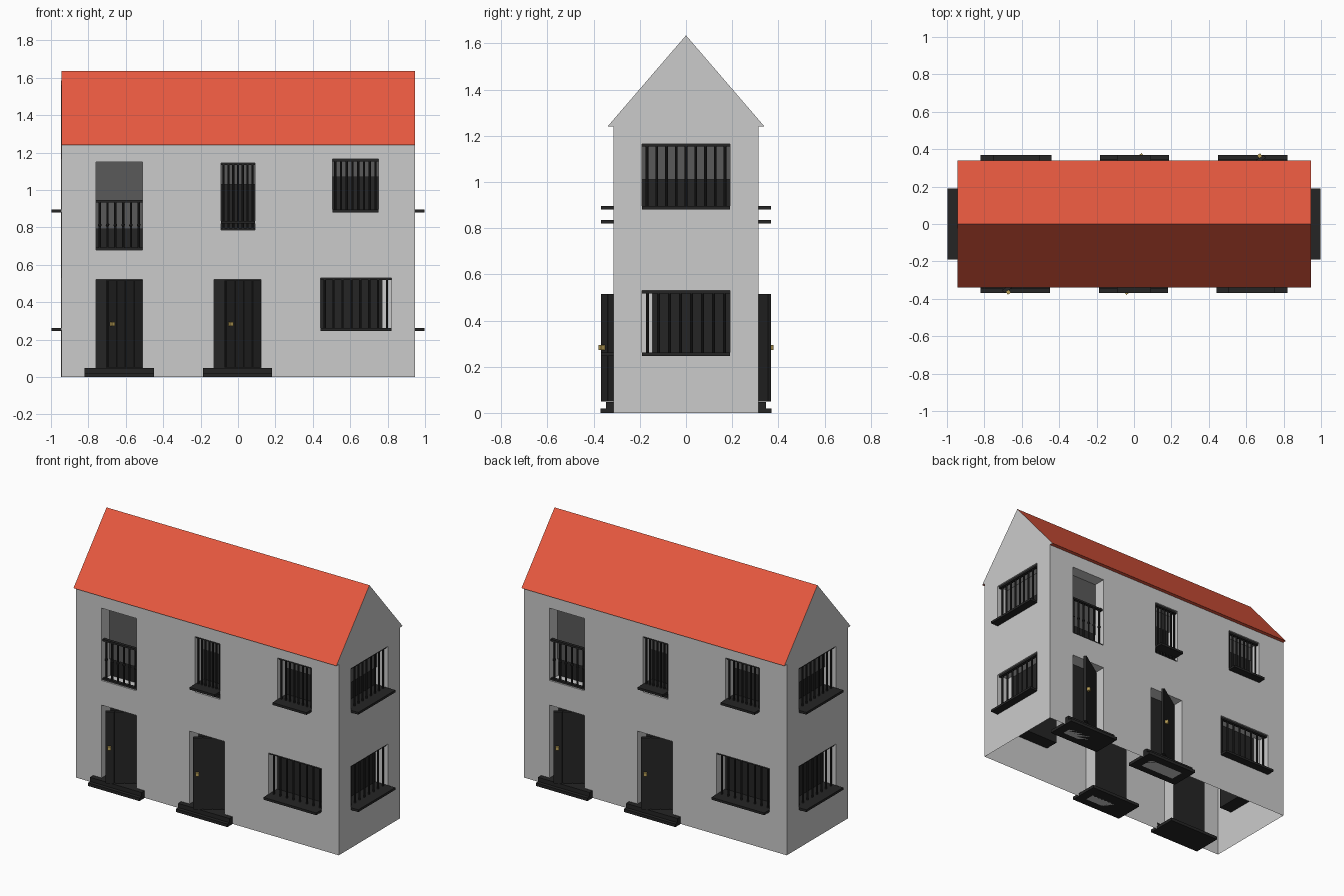
import bpy, bmesh, math
from mathutils import Matrix, Vector

if "Cube" in bpy.data.objects:
    bpy.data.objects.remove(bpy.data.objects["Cube"])

HX, HY, EAVE, RIDGE = 0.945, 0.315, 1.24, 1.635
DEPTH = 0.09


def material(name, rgb):
    m = bpy.data.materials.new(name)
    m.diffuse_color = (*rgb, 1)
    m.use_nodes = True
    m.node_tree.nodes["Principled BSDF"].inputs["Base Color"].default_value = m.diffuse_color
    return m


BLACK = material("dark_iron", (0.018, 0.018, 0.018))
BLIND = material("blind_grey", (0.1, 0.1, 0.1))
WHITE = material("curtain_white", (1, 1, 1))
RED = material("roof_red", (0.8, 0.1, 0.05))
BRASS = material("brass", (0.5, 0.36, 0.1))


def finish(name, bm, mat=None, frame=Matrix()):
    me = bpy.data.meshes.new(name)
    bm.to_mesh(me)
    bm.free()
    ob = bpy.data.objects.new(name, me)
    bpy.context.collection.objects.link(ob)
    ob.matrix_world = frame
    if mat:
        me.materials.append(mat)
    return ob


def quad(bm, *pts):
    bm.faces.new([bm.verts.new(p) for p in pts])


def add_box(bm, u0, u1, d0, d1, z0, z1, extra=Matrix()):
    m = Matrix.Translation(((u0 + u1) / 2, (d0 + d1) / 2, (z0 + z1) / 2))
    bmesh.ops.create_cube(bm, size=1, matrix=extra @ m @ Matrix.Diagonal((u1 - u0, d1 - d0, z1 - z0, 1)))


def box(name, frame, mat, *dims):
    bm = bmesh.new()
    add_box(bm, *dims)
    return finish(name, bm, mat, frame)


# wall sheet with recessed openings; local y = 0 is the outer face, +y goes inwards
def wall(name, frame, half, openings):
    bm = bmesh.new()
    us = sorted({-half, half, *[o[0] for o in openings], *[o[1] for o in openings]})
    zs = sorted({0, EAVE, *[o[2] for o in openings], *[o[3] for o in openings]})
    for a, b in zip(us, us[1:]):
        for c, e in zip(zs, zs[1:]):
            u, z = (a + b) / 2, (c + e) / 2
            if not any(o[0] < u < o[1] and o[2] < z < o[3] for o in openings):
                quad(bm, (a, 0, c), (b, 0, c), (b, 0, e), (a, 0, e))
    for a, b, c, e in openings:  # reveals
        D = DEPTH
        quad(bm, (a, 0, c), (a, 0, e), (a, D, e), (a, D, c))
        quad(bm, (b, 0, e), (b, 0, c), (b, D, c), (b, D, e))
        quad(bm, (a, 0, e), (b, 0, e), (b, D, e), (a, D, e))
        quad(bm, (b, 0, c), (a, 0, c), (a, D, c), (b, D, c))
    bmesh.ops.remove_doubles(bm, verts=bm.verts, dist=1e-5)
    finish(name, bm, None, frame)


# vertical bars with top and bottom rails, optional beads
def grille(name, frame, u0, u1, z0, z1, n, beads=False):
    bm = bmesh.new()
    for i in range(n):
        u = u0 + (u1 - u0) * (i + 0.5) / n
        bmesh.ops.create_cone(bm, cap_ends=True, segments=8, radius1=0.006, radius2=0.006, depth=z1 - z0,
                              matrix=Matrix.Translation((u, 0.02, (z0 + z1) / 2)))
        if beads:
            bmesh.ops.create_icosphere(bm, subdivisions=1, radius=0.011,
                                       matrix=Matrix.Translation((u, 0.02, z0 + (z1 - z0) * 0.5)))
    for z in (z0 + 0.005, z1 - 0.007):
        add_box(bm, u0, u1, 0.01, 0.03, z - 0.005, z + 0.007)
    finish(name, bm, BLACK, frame)


def pane(name, frame, mat, d, u0, u1, z0, z1):
    bm = bmesh.new()
    quad(bm, (u0, d, z0), (u1, d, z0), (u1, d, z1), (u0, d, z1))
    finish(name, bm, mat, frame)


# glass, blind, bars and sill of one window
def window(tag, frame, o, bars, blind=None, curtain=None, sill=None, rail=None):
    u0, u1, z0, z1 = o
    pane(tag + "_glass", frame, BLACK, DEPTH, *o)
    if blind:
        pane(tag + "_blind", frame, BLIND, DEPTH - 0.01, u0, u1, blind, z1)
    if curtain:
        pane(tag + "_curtain", frame, WHITE, DEPTH - 0.01, *curtain, z0, z1)
    if sill:
        box(tag + "_sill", frame, BLACK, u0, u1, -0.053, DEPTH, sill, sill + 0.015)
    grille(tag + "_bars", frame, u0, u1, z0, rail or z1, bars, rail is not None)


# steps, dark doorway and an ajar plank leaf with a knob
def door(tag, frame, c):
    pane(tag + "_doorway", frame, BLACK, DEPTH, c - 0.125, c + 0.125, 0, 0.52)
    box(tag + "_lower_step", frame, BLACK, c - 0.185, c + 0.185, -0.055, 0.14, 0, 0.02)
    box(tag + "_upper_step", frame, BLACK, c - 0.185, c + 0.185, -0.032, 0, 0.02, 0.047)
    box(tag + "_threshold", frame, BLACK, c - 0.125, c + 0.125, 0, DEPTH, 0.02, 0.047)
    hinge = Matrix.Translation((c + 0.12, 0.08, 0)) @ Matrix.Rotation(math.radians(34), 4, 'Z')
    bm = bmesh.new()
    add_box(bm, -0.225, 0, -0.005, 0.008, 0.05, 0.515, hinge)
    for i in range(4):
        u = -0.225 + i * 0.05625
        add_box(bm, u + 0.003, u + 0.053, -0.011, -0.004, 0.05, 0.515, hinge)
    finish(tag + "_leaf", bm, BLACK, frame)
    bm = bmesh.new()
    add_box(bm, -0.212, -0.192, -0.03, -0.008, 0.272, 0.294, hinge)
    finish(tag + "_knob", bm, BRASS, frame)


# long and short walls, each built twice by half-turn symmetry
for turn, long_tag, short_tag in ((0, "front", "right"), (math.pi, "back", "left")):
    R = Matrix.Rotation(turn, 4, 'Z')
    F = R @ Matrix.Translation((0, -HY, 0))
    S = R @ Matrix.Rotation(math.pi / 2, 4, 'Z') @ Matrix.Translation((0, -HX, 0))

    doors = (-0.635, -0.0025)
    balcony, narrow = (-0.76, -0.51, 0.68, 1.15), (-0.09, 0.09, 0.785, 1.145)
    square, wide = (0.505, 0.75, 0.88, 1.165), (0.44, 0.82, 0.25, 0.53)
    wall(long_tag + "_wall", F, HX,
         [(c - 0.125, c + 0.125, 0, 0.52) for c in doors] + [balcony, narrow, square, wide])
    for i, c in enumerate(doors):
        door(f"{long_tag}_door_{i}", F, c)
    window(long_tag + "_balcony", F, balcony, 6, blind=0.79, rail=0.945)
    window(long_tag + "_narrow_window", F, narrow, 7, blind=1.03, sill=0.82)
    window(long_tag + "_square_window", F, square, 8, blind=1.07, sill=0.88)
    window(long_tag + "_wide_window", F, wide, 8, curtain=(0.77, 0.82), sill=0.247)

    upper, lower = (-0.19, 0.19, 0.88, 1.165), (-0.19, 0.19, 0.25, 0.53)
    wall(short_tag + "_wall", S, HY, [upper, lower])
    window(short_tag + "_upper_window", S, upper, 9, blind=1.01, sill=0.88)
    window(short_tag + "_lower_window", S, lower, 8, curtain=(-0.19, -0.145), sill=0.247)

    # gable triangle
    bm = bmesh.new()
    bm.faces.new([bm.verts.new(p) for p in ((-0.34, 0, EAVE), (0.34, 0, EAVE), (0, 0, RIDGE))])
    finish(short_tag + "_gable", bm, None, S)

    # roof slope and its soffit strip
    bm = bmesh.new()
    quad(bm, (-HX, -0.34, EAVE), (HX, -0.34, EAVE), (HX, 0, RIDGE), (-HX, 0, RIDGE))
    quad(bm, (-HX, -HY, EAVE), (HX, -HY, EAVE), (HX, -0.34, EAVE), (-HX, -0.34, EAVE))
    finish(long_tag + "_roof", bm, RED, R)
